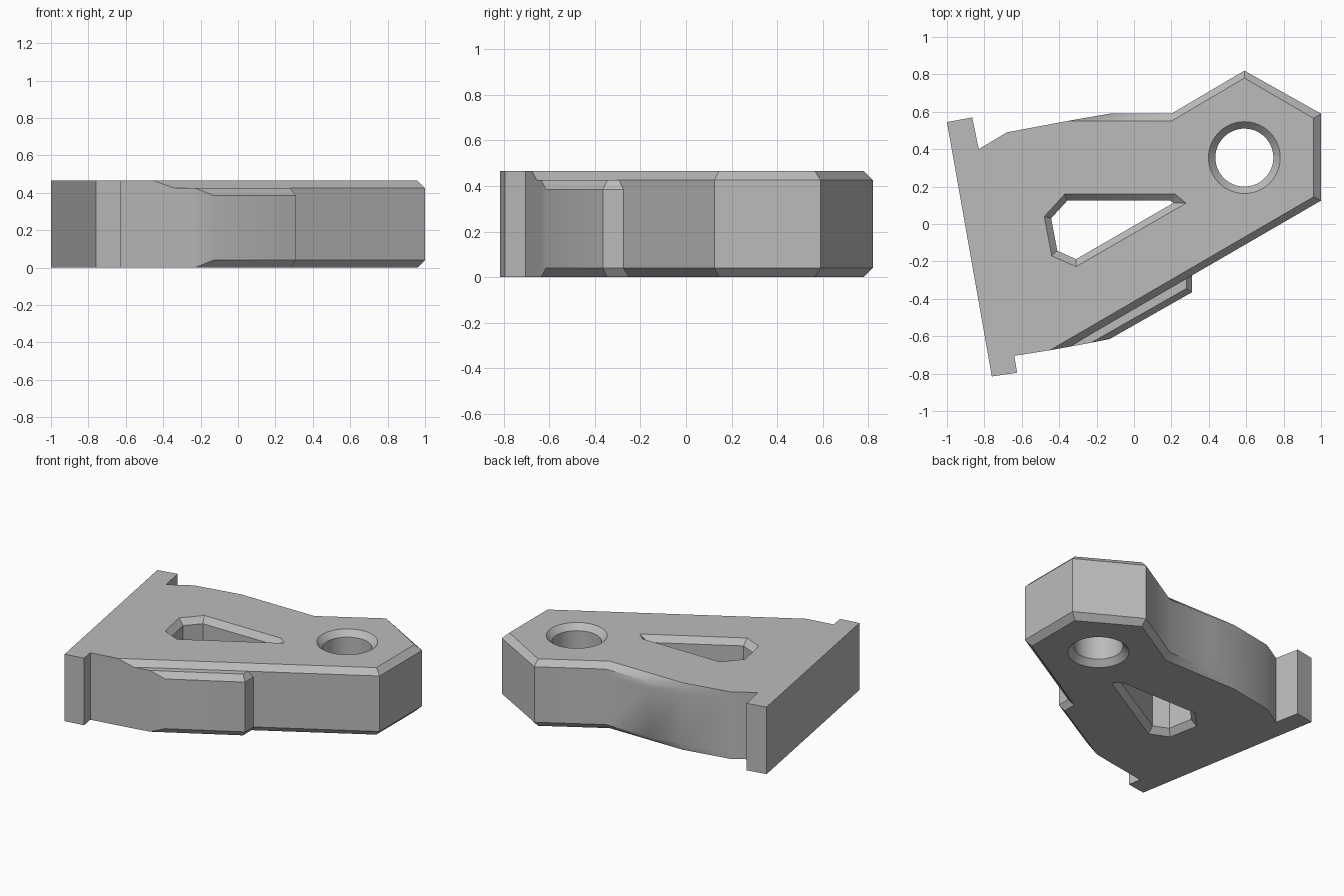
import bpy, bmesh, math

default = bpy.data.objects.get("Cube")
if default:
    bpy.data.objects.remove(default, do_unlink=True)

H, C = 0.465, 0.04  # plate height, chamfer depth

grey = bpy.data.materials.new("plain grey")
grey.use_nodes = True
grey.diffuse_color = (0.5, 0.5, 0.5, 1)
grey.node_tree.nodes["Principled BSDF"].inputs["Base Color"].default_value = (0.5, 0.5, 0.5, 1)


def loft(name, levels):
    """Solid skinned through (z, loop) levels with equal point counts."""
    bm = bmesh.new()
    rings = [[bm.verts.new((x, y, z)) for x, y in loop] for z, loop in levels]
    n = len(rings[0])
    for low, high in zip(rings, rings[1:]):
        for i in range(n):
            j = (i + 1) % n
            bm.faces.new((low[i], low[j], high[j], high[i]))
    bm.faces.new(rings[0][::-1])
    bm.faces.new(rings[-1])
    bmesh.ops.remove_doubles(bm, verts=bm.verts, dist=0.0005)
    bmesh.ops.dissolve_degenerate(bm, edges=bm.edges, dist=0.0005)
    bmesh.ops.recalc_face_normals(bm, faces=bm.faces)
    mesh = bpy.data.meshes.new(name)
    bm.to_mesh(mesh)
    bm.free()
    mesh.materials.append(grey)
    obj = bpy.data.objects.new(name, mesh)
    bpy.context.collection.objects.link(obj)
    return obj


def on_edge(x):
    """Point on the upper edge of the long slanted side."""
    return (x, -0.275 + (x - 0.31) * 0.58)


def on_inset(x):
    """Point on the chamfered top edge of the slanted side."""
    return (x, -0.675 + (x + 0.45) * 0.5816)


# Foot on the left, shared by every level
foot = [(-0.68, 0.49), (-0.83, 0.40), (-0.865, 0.57), (-1, 0.545),
        (-0.76, -0.815), (-0.625, -0.795), (-0.64, -0.705)]

# Head and back edge: full size and chamfered
head = [(1, 0.125), (1, 0.59), (0.59, 0.82), (0.20, 0.59), (-0.13, 0.59), (-0.36, 0.55)]
head_in = [(0.96, 0.145), (0.96, 0.565), (0.59, 0.78), (0.20, 0.55), (-0.13, 0.55), (-0.36, 0.55)]

# Slanted side with the raised side pad
start, bend = (-0.34, -0.655), (-0.23, -0.635)
pad = [start, bend, (-0.13, -0.615), (0.31, -0.365), (0.31, -0.275)]
pad_base = [start, bend, bend, (0.28, -0.345), on_inset(0.28)]
pad_top = [start, bend, bend, (0.28, -0.345), on_edge(0.28)]
ledge = [start] + [on_edge(x) for x in (-0.23, -0.1, 0.15, 0.28)]
rim = [on_inset(x) for x in (-0.45, -0.23, -0.1, 0.15, 0.28)]

body = loft("bracket_body", [
    (0, foot + pad_base + head_in),
    (C, foot + pad + head),
    (H - 2 * C, foot + pad + head),
    (H - C, foot + pad_top + head),
    (H - C, foot + ledge + head),
    (H, foot + rim + head_in),
])


def cut(name, wide, narrow):
    """Cut a through hole with chamfered rims."""
    cutter = loft(name, [(-0.02, wide), (0, wide), (C, narrow),
                         (H - C, narrow), (H, wide), (H + 0.02, wide)])
    cutter.hide_render = True
    mod = body.modifiers.new(name, "BOOLEAN")
    mod.operation = "DIFFERENCE"
    mod.solver = "EXACT"
    mod.object = cutter
    bpy.ops.object.modifier_apply(modifier=name)
    bpy.data.objects.remove(cutter, do_unlink=True)


def circle(r, n=64):
    return [(0.59 + r * math.cos(2 * math.pi * i / n),
             0.355 + r * math.sin(2 * math.pi * i / n)) for i in range(n)]


bpy.ops.object.select_all(action="DESELECT")
bpy.context.view_layer.objects.active = body
body.select_set(True)

# Round pivot hole and tapered window
cut("pivot_hole", circle(0.192), circle(0.155))
cut("window",
    [(-0.37, 0.16), (-0.48, 0.04), (-0.44, -0.17), (-0.31, -0.228), (0.278, 0.111), (0.22, 0.16)],
    [(-0.357, 0.125), (-0.443, 0.03), (-0.41, -0.143), (-0.31, -0.188), (0.21, 0.112), (0.195, 0.125)])

bpy.ops.object.shade_smooth_by_angle(angle=math.radians(33))
